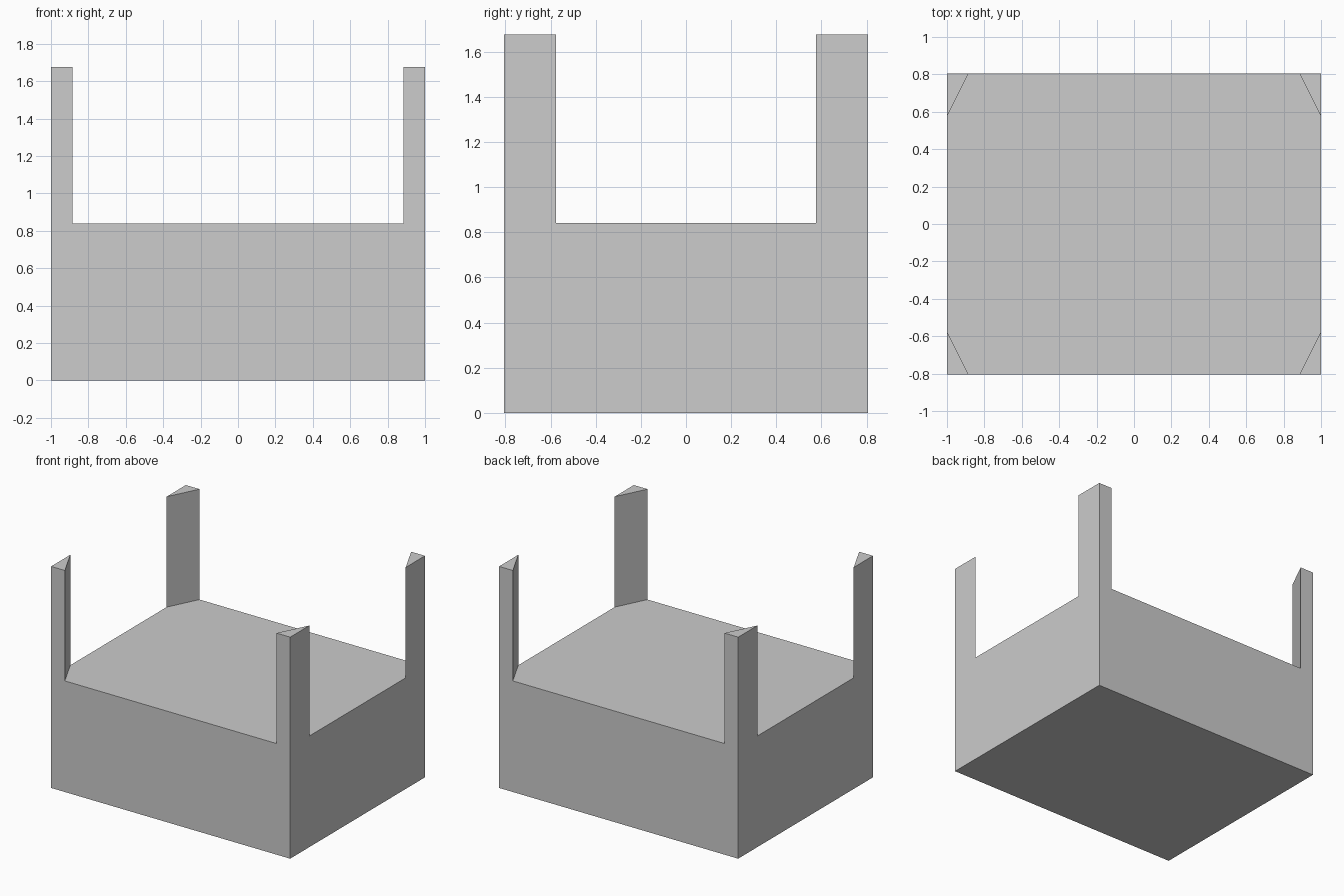
import bpy
import bmesh

# Remove the default object
if "Cube" in bpy.data.objects:
    bpy.data.objects.remove(bpy.data.objects["Cube"], do_unlink=True)

HALF_X, HALF_Y = 1.0, 0.805      # half footprint
DECK_Z, TOP_Z = 0.84, 1.675      # block top and post top
POST_X, POST_Y = 0.115, 0.23     # legs of each triangular post

# Single light grey material
GREY = (0.604, 0.604, 0.604, 1.0)
grey = bpy.data.materials.new("light_grey")
grey.use_nodes = True
grey.diffuse_color = GREY
bsdf = next(n for n in grey.node_tree.nodes if n.type == 'BSDF_PRINCIPLED')
bsdf.inputs["Base Color"].default_value = GREY


def prism(name, outline, z0, z1):
    """Extrude a flat outline from z0 up to z1."""
    bm = bmesh.new()
    base = bm.faces.new([bm.verts.new((x, y, z0)) for x, y in outline])
    ext = bmesh.ops.extrude_face_region(bm, geom=[base], use_keep_orig=True)
    top = [v for v in ext["geom"] if isinstance(v, bmesh.types.BMVert)]
    bmesh.ops.translate(bm, verts=top, vec=(0, 0, z1 - z0))
    bmesh.ops.recalc_face_normals(bm, faces=bm.faces)
    mesh = bpy.data.meshes.new(name)
    bm.to_mesh(mesh)
    bm.free()
    mesh.materials.append(grey)
    obj = bpy.data.objects.new(name, mesh)
    bpy.context.collection.objects.link(obj)
    return obj


# Full-height block
body = prism("block_with_corner_posts",
             [(-HALF_X, -HALF_Y), (HALF_X, -HALF_Y), (HALF_X, HALF_Y), (-HALF_X, HALF_Y)],
             0, TOP_Z)

# Diamond cutter: its slanted sides leave a triangular post at each corner
reach_x = HALF_X + (HALF_Y - POST_Y) * POST_X / POST_Y
reach_y = HALF_Y + (HALF_X - POST_X) * POST_Y / POST_X
cutter = prism("recess_cutter",
               [(reach_x, 0), (0, reach_y), (-reach_x, 0), (0, -reach_y)],
               DECK_Z, TOP_Z + 0.5)
cutter.hide_render = True

# Carve the recess, then discard the cutter
cut = body.modifiers.new("recess", 'BOOLEAN')
cut.operation = 'DIFFERENCE'
cut.solver = 'EXACT'
cut.object = cutter
bpy.context.view_layer.objects.active = body
bpy.ops.object.modifier_apply(modifier=cut.name)
bpy.data.objects.remove(cutter, do_unlink=True)
